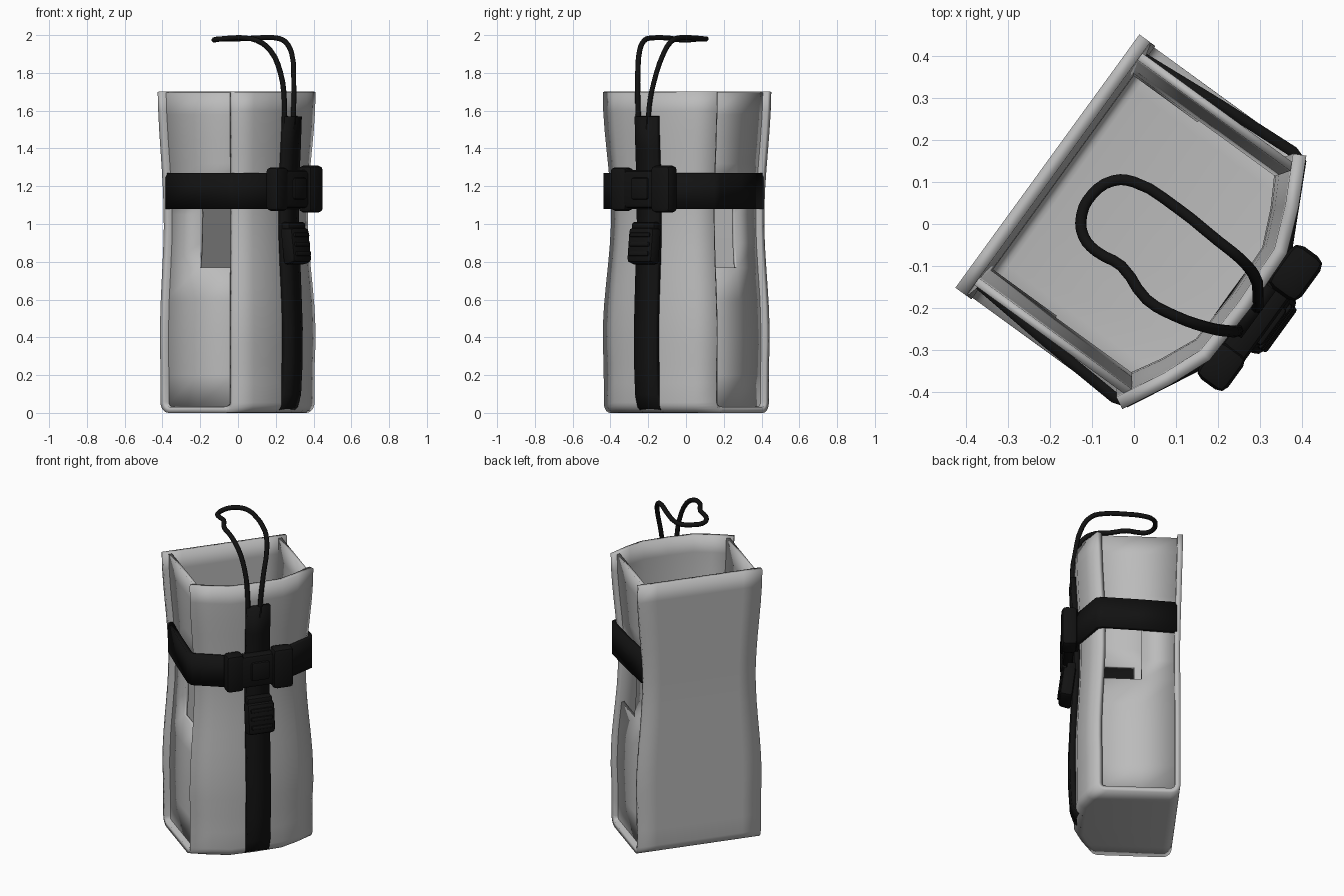
import bpy, bmesh, math
from mathutils import Vector

if "Cube" in bpy.data.objects:
    bpy.data.objects.remove(bpy.data.objects["Cube"])

TURN = math.radians(54)      # the pouch stands turned on the ground


def material(name, rgb):
    m = bpy.data.materials.new(name)
    m.diffuse_color = (*rgb, 1)
    m.use_nodes = True
    m.node_tree.nodes["Principled BSDF"].inputs["Base Color"].default_value = m.diffuse_color
    return m


GRAY = material("light gray shell", (0.5, 0.5, 0.5))
BLACK = material("black webbing", (0.006, 0.006, 0.006))


def make(name, verts, faces, mat, turn=TURN, angle=30):
    me = bpy.data.meshes.new(name)
    me.from_pydata(verts, [], faces)
    me.materials.append(mat)
    ob = bpy.data.objects.new(name, me)
    bpy.context.collection.objects.link(ob)
    ob.rotation_euler.z = turn
    bpy.ops.object.select_all(action='DESELECT')
    ob.select_set(True)
    bpy.context.view_layer.objects.active = ob
    bpy.ops.object.shade_smooth_by_angle(angle=math.radians(angle))
    return ob


def solidify(ob, t, offset=-1):
    m = ob.modifiers.new("thickness", 'SOLIDIFY')
    m.thickness, m.offset, m.use_even_offset = t, offset, True


def grid(rows, skip=lambda i, j: False, flip=False):
    n = len(rows[0])
    faces = []
    for i in range(len(rows) - 1):
        for j in range(n - 1):
            if not skip(i, j):
                f = (i*n + j, i*n + j + 1, (i+1)*n + j + 1, (i+1)*n + j)
                faces.append(f[::-1] if flip else f)
    return [p for r in rows for p in r], faces


# Hourglass outline: half width, front depth and back depth by height
def wave(z): return math.cos(2 * math.pi * (max(z, 0.25) - 0.4) / 1.3)
def half(z): return 0.355 + 0.018 * wave(z)
def front(z): return 0.224 + 0.0125 * wave(z)
def back(z): return -0.24 - 0.015 * max(0, (z - 1.0) / 0.7)


TOP, R = 1.7, 0.055
heights = [TOP - k * (TOP - R) / 16 for k in range(17)]
arc = [k * math.pi / 10 for k in range(1, 6)]
cols = [(-1, 0), (-.7, .058), (-.42, .1), (0, .106), (.42, .1), (.7, .058), (1, 0)]

# Wrap panel: back, floor and bowed front in one folded strip
rows = [[(c * half(z), -back(z), z) for c, b in cols] for z in heights]
rows += [[(c * half(0), -back(0) - R * (1 - math.cos(a)), R * (1 - math.sin(a)))
          for c, b in cols] for a in arc]
rows += [[(c * half(0), -(front(0) + b) + R * (1 - math.cos(a)), R * (1 - math.sin(a)))
          for c, b in cols] for a in reversed(arc)]
rows += [[(c * half(z), -(front(z) + b), z) for c, b in cols] for z in reversed(heights)]
solidify(make("wrap_panel", *grid(rows), GRAY), 0.032)

# Recessed side panels, each with a window by the front edge
zs = [0.035, 0.2, 0.4, 0.6, 0.77, 0.9, 1.05, 1.2, 1.32, 1.45, 1.58, 1.695]
for name, s in (("left", -1), ("right", 1)):
    rows = [[(s * (half(z) - 0.032), -v, z)
             for v in (back(z) + 0.015, -0.02, front(z) - 0.01)] for z in zs]
    v, f = grid(rows, lambda i, j: j == 1 and 0.76 < zs[i] < 1.19, flip=s > 0)
    solidify(make(name + "_side_panel", v, f, GRAY), 0.02)

# Belt around the sides and front
path = [(.332, -.222), (.35, 0), (.362, .205), (.352, .235), (.15, .338)]
path = [(-u, v) for u, v in path] + path[::-1]
rows = [[(u, -v, z) for u, v in path] for z in (1.08, 1.27)]
solidify(make("belt", *grid(rows), BLACK), 0.026, 0)

# Vertical strap folded under the front edge
path = [(.35, 1.57), (.343, 1.4), (.332, 1.2), (.33, 1.0), (.345, .7), (.356, .45),
        (.354, .25), (.345, .1), (.325, .04), (.29, .017)]
rows = [[(u, -v, z) for u in (-.07, .07)] for v, z in path]
solidify(make("vertical_strap", *grid(rows), BLACK), 0.034, 0)


def box(name, u, v, z, bevel=0.02, tilt=0.0, taper=1.0):
    """Bevelled block; taper narrows its outer face."""
    c = Vector(((u[0]+u[1])/2, -(v[0]+v[1])/2, (z[0]+z[1])/2))
    d = Vector((u[1]-u[0], v[1]-v[0], z[1]-z[0]))
    bm = bmesh.new()
    bmesh.ops.create_cube(bm, size=1)
    for w in bm.verts:
        k = taper if w.co.y < 0 else 1
        w.co = Vector((w.co.x * d.x * k, w.co.y * d.y, w.co.z * d.z * k))
    bmesh.ops.bevel(bm, geom=bm.edges[:], offset=bevel, segments=2, affect='EDGES',
                    profile=0.5, clamp_overlap=True)
    verts = [w.co.copy() for w in bm.verts]
    faces = [[w.index for w in f.verts] for f in bm.faces]
    bm.free()
    ob = make(name, verts, faces, BLACK)
    c.rotate(ob.rotation_euler)
    ob.location = c
    ob.rotation_euler = (tilt, 0, TURN)
    return ob


# Belt buckle: centre body, two end blocks and a release tab
box("buckle_body", (-.14, .14), (.335, .405), (1.085, 1.285))
box("buckle_socket", (.07, .195), (.335, .425), (1.06, 1.31), .025)
box("buckle_plug", (-.205, -.1), (.325, .41), (1.07, 1.3), .022)
box("buckle_release", (-.06, .05), (.39, .418), (1.13, 1.245), .012)

# Strap adjuster with ribs
TILT = -0.12
box("adjuster_body", (-.088, .088), (.345, .42), (.785, .985), .02, TILT, .92)
for k in range(3):
    z = .83 + k * .05
    box("adjuster_rib_%d" % (k + 1), (-.065, .065), (.413 - k * .006, .435 - k * .006),
        (z, z + .025), .008, TILT)
box("adjuster_bar", (-.075, .075), (.335, .39), (.96, 1.01), .012)

# Cord loop rising from the strap top and folding back over the opening
pts = [(.245, -.25, 1.5), (.245, -.255, 1.65), (.225, -.255, 1.8), (.17, -.245, 1.92),
       (.1, -.22, 1.972), (.03, -.18, 1.985), (-.03, -.1, 1.985), (-.09, -.065, 1.98),
       (-.12, -.03, 1.975), (-.125, .02, 1.975), (-.1, .07, 1.98), (-.05, .103, 1.98),
       (0, .1, 1.98), (.1, .04, 1.985), (.2, -.04, 1.985), (.25, -.08, 1.965),
       (.285, -.12, 1.9), (.295, -.17, 1.75), (.295, -.195, 1.62), (.29, -.2, 1.5)]
cu = bpy.data.curves.new("cord_loop", 'CURVE')
cu.dimensions = '3D'
cu.bevel_depth, cu.bevel_resolution, cu.resolution_u = 0.014, 2, 3
cu.use_fill_caps = True
sp = cu.splines.new('BEZIER')
sp.bezier_points.add(len(pts) - 1)
for b, p in zip(sp.bezier_points, pts):
    b.co = p
    b.handle_left_type = b.handle_right_type = 'AUTO'
cu.materials.append(BLACK)
bpy.context.collection.objects.link(bpy.data.objects.new("cord_loop", cu))
